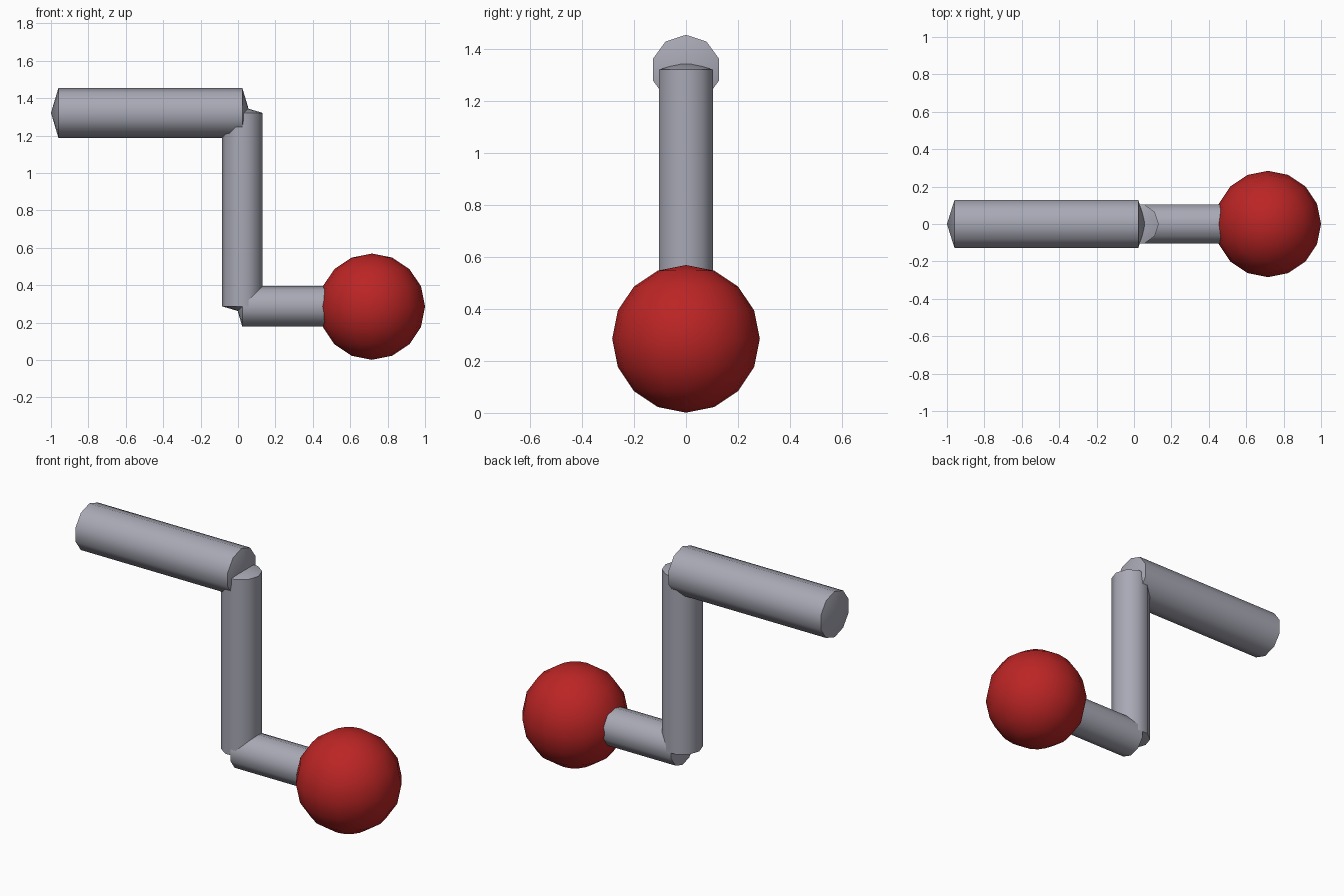
import bpy, bmesh, math
from mathutils import Vector

if "Cube" in bpy.data.objects:
    bpy.data.objects.remove(bpy.data.objects["Cube"])


def material(name, rgb):
    m = bpy.data.materials.new(name)
    m.diffuse_color = (*rgb, 1.0)
    m.use_nodes = True
    m.node_tree.nodes["Principled BSDF"].inputs["Base Color"].default_value = m.diffuse_color
    return m


STEEL = material("steel grey", (0.39, 0.395, 0.46))
RED = material("knob red", (0.50, 0.018, 0.018))


def finish(name, bm, mat):
    bmesh.ops.recalc_face_normals(bm, faces=bm.faces[:])
    mesh = bpy.data.meshes.new(name)
    bm.to_mesh(mesh)
    bm.free()
    mesh.materials.append(mat)
    obj = bpy.data.objects.new(name, mesh)
    bpy.context.collection.objects.link(obj)
    bpy.ops.object.select_all(action='DESELECT')
    obj.select_set(True)
    bpy.context.view_layer.objects.active = obj
    bpy.ops.object.shade_smooth_by_angle(angle=math.radians(45))
    return obj


def rod(name, start, end, radius, cap, up, sides=10):
    """Ten-sided rod with shallow cone ends; one corner points along up."""
    a, b, u = Vector(start), Vector(end), Vector(up)
    axis = (b - a).normalized()
    v = axis.cross(u)
    bm = bmesh.new()
    rings = []
    for centre in (a, b):
        rings.append([bm.verts.new(centre + radius * (u * math.cos(t) + v * math.sin(t)))
                      for t in (2 * math.pi * i / sides for i in range(sides))])
    tips = [bm.verts.new(a - axis * cap), bm.verts.new(b + axis * cap)]
    for i in range(sides):
        j = (i + 1) % sides
        bm.faces.new((rings[0][i], rings[0][j], rings[1][j], rings[1][i]))
        for ring, tip in zip(rings, tips):
            bm.faces.new((ring[i], ring[j], tip))
    return finish(name, bm, STEEL)


# Crank: grip, upright and lower arm
rod("grip", (-0.96, 0, 1.321), (0.023, 0, 1.321), 0.134, 0.04, (0, 0, 1))
rod("upright", (0.023, 0, 0.287), (0.023, 0, 1.321), 0.109, 0.032, (1, 0, 0))
rod("lower_arm", (0.023, 0, 0.287), (0.716, 0, 0.287), 0.109, 0.032, (0, 0, 1))

# Round knob on the end of the lower arm
bm = bmesh.new()
bmesh.ops.create_uvsphere(bm, u_segments=16, v_segments=8, radius=0.284)
bmesh.ops.translate(bm, verts=bm.verts[:], vec=(0.716, 0, 0.285))
finish("knob", bm, RED)
